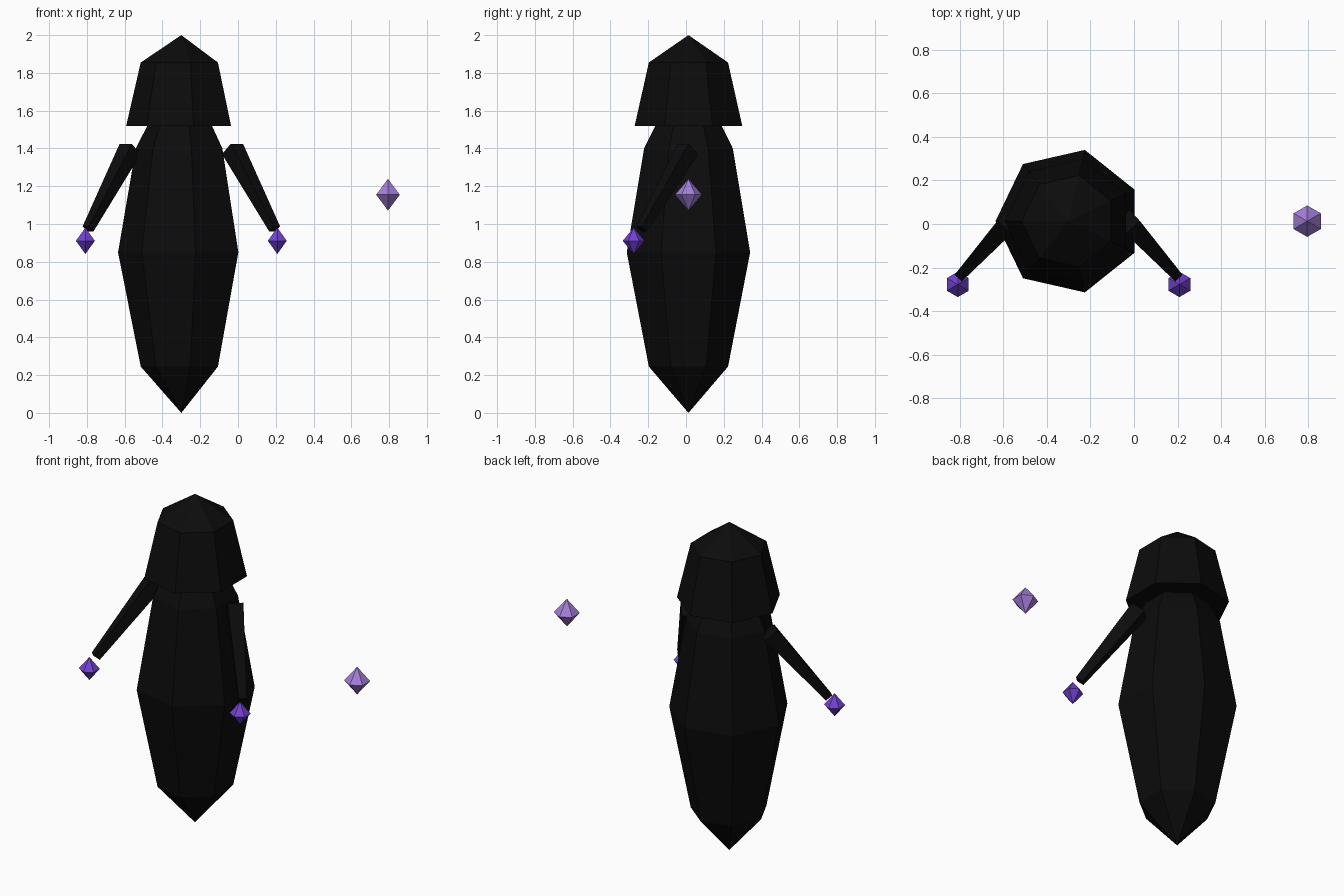
import bpy, bmesh, math
from mathutils import Vector, Matrix

cube = bpy.data.objects.get("Cube")
if cube:
    bpy.data.objects.remove(cube, do_unlink=True)


def material(name, color):
    m = bpy.data.materials.new(name)
    m.use_nodes = True
    m.diffuse_color = (*color, 1)
    m.node_tree.nodes["Principled BSDF"].inputs["Base Color"].default_value = (*color, 1)
    return m


black = material("charcoal black", (0.0035, 0.0035, 0.0035))
violet = material("deep violet", (0.17, 0.055, 0.65))
lilac = material("pale lilac", (0.37, 0.21, 0.70))


def finish(name, bm, mat):
    bmesh.ops.recalc_face_normals(bm, faces=bm.faces)
    mesh = bpy.data.meshes.new(name)
    bm.to_mesh(mesh)
    bm.free()
    mesh.materials.append(mat)
    obj = bpy.data.objects.new(name, mesh)
    bpy.context.collection.objects.link(obj)
    return obj


def lathe(name, center, profile, sides, start, mat):
    """Faceted solid of revolution from (radius, z) pairs; radius 0 is a point."""
    bm = bmesh.new()
    rings = []
    for r, z in profile:
        count = sides if r else 1
        angles = [start + math.tau * i / count for i in range(count)]
        rings.append([bm.verts.new((center[0] + r * math.cos(a),
                                    center[1] + r * math.sin(a), z)) for a in angles])
    for low, high in zip(rings, rings[1:]):
        for i in range(sides):
            j = (i + 1) % sides
            corners = [low[i % len(low)], low[j % len(low)],
                       high[j % len(high)], high[i % len(high)]]
            bm.faces.new(list(dict.fromkeys(corners)))
    for ring in (rings[0], rings[-1]):
        if len(ring) > 1:
            bm.faces.new(ring)
    return finish(name, bm, mat)


def square_taper(name, a, b, side_a, side_b, mat):
    """Square limb from a to b whose end edges stay level."""
    a, b = Vector(a), Vector(b)
    axis = (b - a).normalized()
    level = axis.cross(Vector((0, 0, 1))).normalized()
    up = level.cross(axis)
    frame = Matrix((level, up, axis)).transposed().to_4x4()
    frame.translation = (a + b) / 2
    bm = bmesh.new()
    bmesh.ops.create_cone(bm, cap_ends=True, segments=4, radius1=side_a / math.sqrt(2),
                          radius2=side_b / math.sqrt(2), depth=(b - a).length,
                          matrix=frame @ Matrix.Rotation(math.pi / 4, 4, "Z"))
    return finish(name, bm, mat)


def gem(name, center, radius, half_height, mat):
    x, y, z = center
    profile = [(0, z - half_height), (radius, z), (0, z + half_height)]
    return lathe(name, (x, y), profile, 6, math.pi / 2, mat)


# Seven-sided robe and hood
MID = (-0.30, 0.013)
lathe("robe_body", MID, [(0, 0), (0.215, 0.245), (0.335, 0.85), (0.241, 1.40),
                         (0.16, 1.56)], 7, math.pi, black)
lathe("hood", MID, [(0.292, 1.52), (0.215, 1.855), (0, 2.0)], 7, math.pi, black)

# Arms and crystal hands, mirrored about the body axis
for label, s in (("left", 1), ("right", -1)):
    square_taper(label + "_arm", (MID[0] + s * 0.271, 0.01, 1.397),
                 (MID[0] + s * 0.494, -0.235, 0.974), 0.088, 0.045, black)
    gem(label + "_hand_crystal", (MID[0] + s * 0.508, -0.277, 0.911), 0.058, 0.07, violet)

# Floating crystal
gem("floating_crystal", (0.794, 0.013, 1.155), 0.072, 0.084, lilac)
